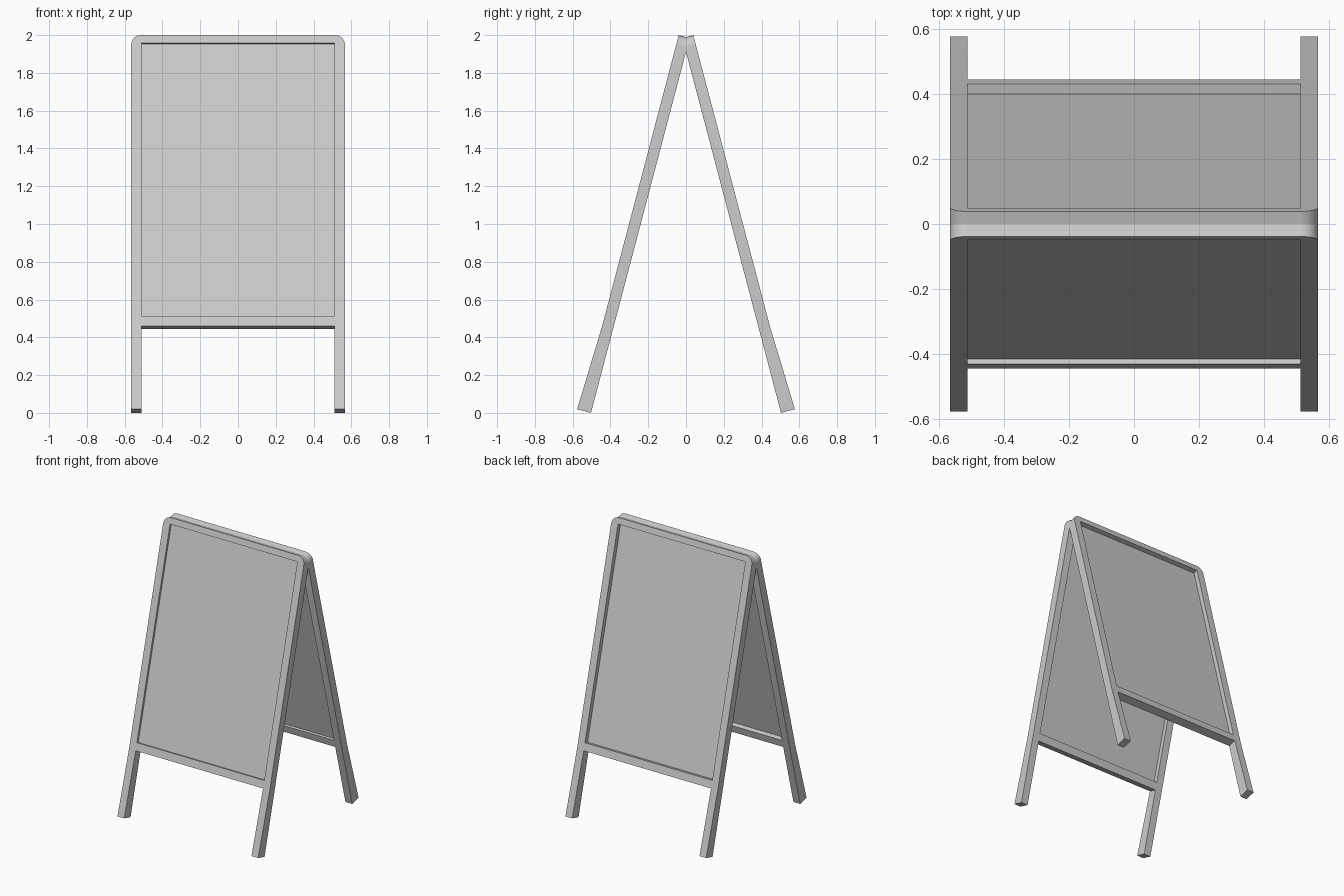
import bpy, bmesh, math

if "Cube" in bpy.data.objects:
    bpy.data.objects.remove(bpy.data.objects["Cube"])

TILT = math.radians(14.75)   # lean of each leaf
FOOT_Y = 0.503               # inner foot edge distance from centre
XO, XI = 0.566, 0.512        # outer / inner edge of the posts
S_BAR, S_LOW, S_HIGH, S_TOP = 0.46, 0.515, 2.008, 2.052   # heights along the leaf
THICK, FOOT_THICK, R = 0.06, 0.076, 0.052


def place(side, x, s, t):
    """Leaf coordinates (across, along, outward) to world."""
    y = FOOT_Y - s * math.sin(TILT) + t * math.cos(TILT)
    return (x, side * y, s * math.cos(TILT) + t * math.sin(TILT))


def finish(name, bm):
    bmesh.ops.recalc_face_normals(bm, faces=bm.faces[:])
    mesh = bpy.data.meshes.new(name)
    bm.to_mesh(mesh)
    bm.free()
    obj = bpy.data.objects.new(name, mesh)
    bpy.context.collection.objects.link(obj)
    bpy.ops.object.select_all(action='DESELECT')
    obj.select_set(True)
    bpy.context.view_layer.objects.active = obj
    bpy.ops.object.shade_smooth_by_angle(angle=math.radians(30))


def slab(bm, side, polys, t_in, t_out):
    """Solid from joined flat polygons; t_in / t_out give depth at height s."""
    cache, count = {}, {}

    def vert(p, out):
        key = (round(p[0], 5), round(p[1], 5), out)
        if key not in cache:
            t = (t_out if out else t_in)(p[1])
            cache[key] = bm.verts.new(place(side, p[0], p[1], t))
        return cache[key]

    for poly in polys:
        for out in (False, True):
            bm.faces.new([vert(p, out) for p in poly])
        for a, b in zip(poly, poly[1:] + poly[:1]):
            count.setdefault(frozenset((vert(a, 0), vert(b, 0))), []).append((a, b))
    # walls along edges used by only one polygon
    for uses in count.values():
        if len(uses) == 1:
            a, b = uses[0]
            bm.faces.new([vert(a, False), vert(b, False), vert(b, True), vert(a, True)])


def rect(x0, x1, s0, s1):
    return [(x0, s0), (x1, s0), (x1, s1), (x0, s1)]


def frame(name, side):
    # post with rounded upper corner
    arc = [(XO - R + R * math.cos(k * math.pi / 12), S_TOP - R + R * math.sin(k * math.pi / 12))
           for k in range(7)]
    post = [(XI, S_LOW), (XO, S_LOW)] + arc + [(XI, S_TOP), (XI, S_HIGH)]
    half = [rect(XI, XO, 0, S_BAR), rect(XI, XO, S_BAR, S_LOW), post]
    polys = half + [[(-x, s) for x, s in p] for p in half]
    # bottom and top rails
    polys += [rect(-XI, XI, S_BAR, S_LOW), rect(-XI, XI, S_HIGH, S_TOP)]
    bm = bmesh.new()
    slab(bm, side, polys, lambda s: 0.0,
         lambda s: FOOT_THICK if s == 0 else THICK)
    bmesh.ops.recalc_face_normals(bm, faces=bm.faces[:])
    # trim where the two leaves meet at the ridge
    cut = bmesh.ops.bisect_plane(bm, geom=bm.verts[:] + bm.edges[:] + bm.faces[:],
                                 plane_co=(0, 0, 0), plane_no=(0, -side, 0), clear_outer=True)
    edges = [e for e in cut['geom_cut'] if isinstance(e, bmesh.types.BMEdge)]
    bmesh.ops.holes_fill(bm, edges=edges, sides=0)
    finish(name, bm)


def panel(name, side, t0, t1):
    bm = bmesh.new()
    e = 0.003   # tucked into the frame
    slab(bm, side, [rect(-XI - e, XI + e, S_LOW - e, S_HIGH + e)],
         lambda s: t0, lambda s: t1)
    finish(name, bm)


# front leaf: board near the outer face; back leaf: board near the inner face
frame("front_frame", -1)
panel("front_board", -1, 0.032, 0.044)
frame("back_frame", 1)
panel("back_board", 1, 0.016, 0.028)
